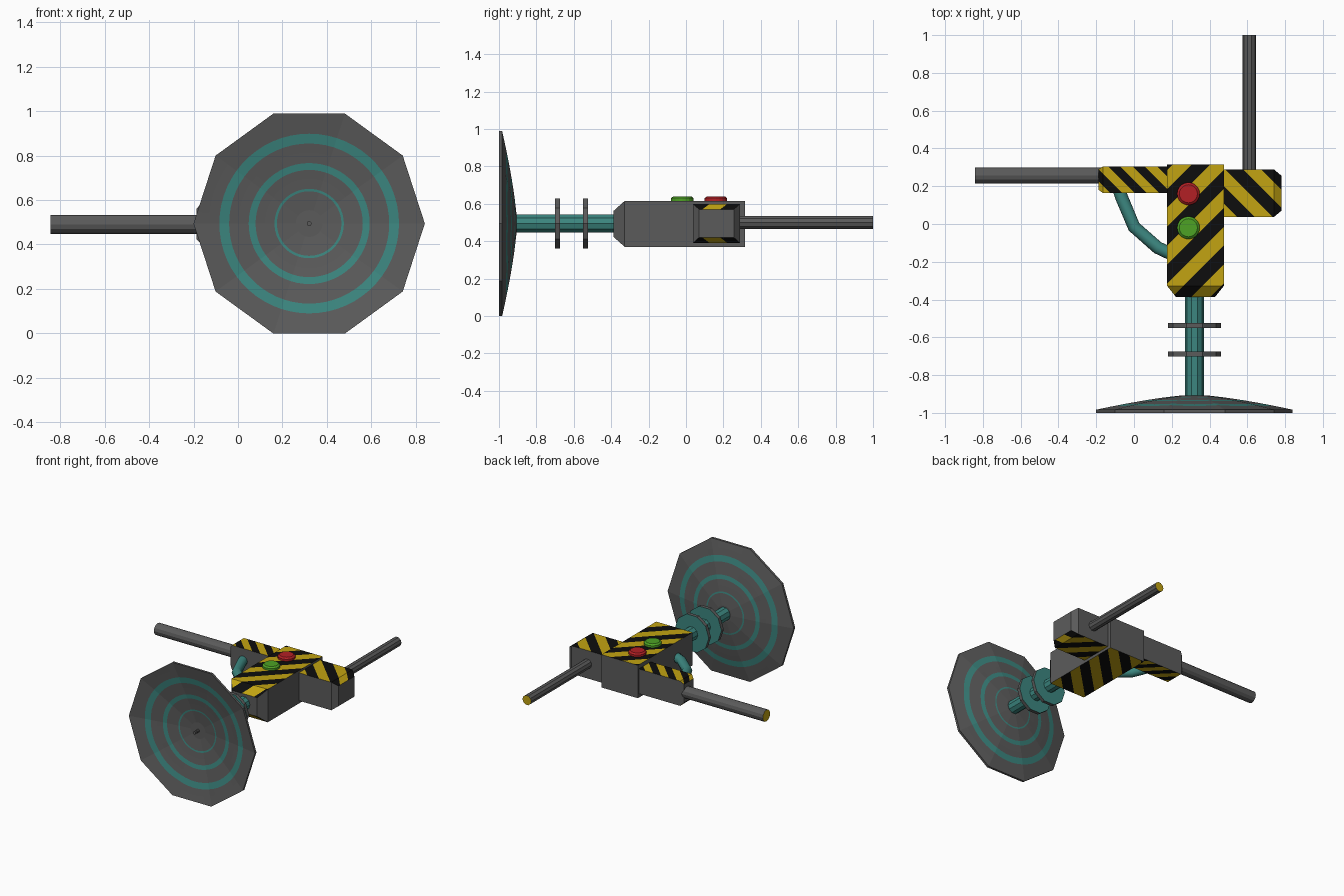
import bpy, bmesh, math
from mathutils import Vector

if "Cube" in bpy.data.objects:
    bpy.data.objects.remove(bpy.data.objects["Cube"])


def mat(name, rgb):
    m = bpy.data.materials.new(name)
    m.diffuse_color = (*rgb, 1)
    m.use_nodes = True
    m.node_tree.nodes["Principled BSDF"].inputs["Base Color"].default_value = m.diffuse_color
    return m


GRAY = mat("dark_gray", (0.105, 0.105, 0.105))
TEAL = mat("teal", (0.045, 0.24, 0.215))
YELLOW = mat("yellow", (0.54, 0.37, 0.006))
BLACK = mat("black", (0.004, 0.004, 0.004))
RED = mat("red", (0.45, 0.014, 0.018))
GREEN = mat("green", (0.075, 0.36, 0.018))


def finish(name, bm, mats):
    bmesh.ops.recalc_face_normals(bm, faces=bm.faces[:])
    me = bpy.data.meshes.new(name)
    bm.to_mesh(me)
    bm.free()
    for m in mats:
        me.materials.append(m)
    ob = bpy.data.objects.new(name, me)
    bpy.context.collection.objects.link(ob)
    return ob


def loft(bm, rings):
    """Skin a list of closed point rings and cap both ends; returns the caps."""
    vs = [[bm.verts.new(p) for p in r] for r in rings]
    n = len(vs[0])
    for a, b in zip(vs, vs[1:]):
        for i in range(n):
            j = (i + 1) % n
            bm.faces.new((a[i], a[j], b[j], b[i]))
    return bm.faces.new(vs[0]), bm.faces.new(vs[-1])


def place(axis, t, u, v):
    return {"x": (t, u, v), "y": (u, t, v), "z": (u, v, t)}[axis]


def tube(name, axis, centre, stations, mats, sides=10, caps=(0, 0)):
    """Round part along an axis; stations are (position, radius)."""
    bm = bmesh.new()
    rings = []
    for t, r in stations:
        angs = [math.tau * i / sides for i in range(sides)]
        rings.append([place(axis, t, centre[0] + r * math.cos(a),
                            centre[1] + r * math.sin(a)) for a in angs])
    ends = loft(bm, rings)
    for f, c in zip(ends, caps):
        f.material_index = c
    return finish(name, bm, mats)


def striped_block(name, axis, centre, stations, slant, period, phase):
    """Gray block with hazard stripes cut in its top and bottom faces."""
    bm = bmesh.new()
    rings = []
    for t, hu, hv in stations:
        rings.append([place(axis, t, centre[0] + su * hu, centre[1] + sv * hv)
                      for su, sv in ((-1, -1), (1, -1), (1, 1), (-1, 1))])
    loft(bm, rings)
    bmesh.ops.recalc_face_normals(bm, faces=bm.faces[:])

    def painted():
        bm.normal_update()
        return [f for f in bm.faces if abs(f.normal.z) > 0.3]

    for k in range(-24, 25):
        d = phase + k * period / 2 - period / 4
        fs = painted()
        geom = set(fs)
        for f in fs:
            geom.update(f.edges)
            geom.update(f.verts)
        bmesh.ops.bisect_plane(bm, geom=list(geom), dist=1e-5,
                               plane_co=(0, d, 0),
                               plane_no=Vector((-slant, 1, 0)).normalized())
    for f in painted():
        c = f.calc_center_median()
        s = (c.y - slant * c.x - phase) / period + 0.25
        f.material_index = 2 if s % 1 < 0.5 else 1
    return finish(name, bm, [GRAY, YELLOW, BLACK])


CX, CZ = 0.32, 0.494

# Dish: ten-sided shallow bowl with round teal bands on both sides
bm = bmesh.new()
N, R = 60, 0.52
radii = [0.06, 0.145, 0.156, 0.2, 0.241, 0.272, 0.32, 0.36, 0.404, 0.45, None]
teal_bands = {1, 4, 7}


def dish_ring(rad, off):
    pts = []
    for i in range(N):
        a = math.tau * i / N
        local = (a % (math.pi / 5)) - math.pi / 10
        edge = R * math.cos(math.pi / 10) / math.cos(local)
        r = edge if rad is None else rad
        y = -0.903 - 0.08 * (r / edge) ** 1.4 + off
        pts.append(bm.verts.new((CX + r * math.cos(a), y, CZ + r * math.sin(a))))
    return pts


rims = []
for off in (0, -0.017):
    rings = [dish_ring(r, off) for r in radii]
    bm.faces.new(rings[0])
    for k, (a, b) in enumerate(zip(rings, rings[1:])):
        for i in range(N):
            j = (i + 1) % N
            f = bm.faces.new((a[i], a[j], b[j], b[i]))
            f.material_index = 1 if k in teal_bands else 0
    rims.append(rings[-1])
for i in range(N):
    j = (i + 1) % N
    bm.faces.new((rims[0][i], rims[0][j], rims[1][j], rims[1][i]))
finish("dish", bm, [GRAY, TEAL])
tube("dish_pin", "y", (CX, CZ), [(-0.97, 0.011), (-0.91, 0.011)], [GRAY])

# Neck pipe with two collar discs
tube("neck_pipe", "y", (CX, CZ), [(-0.91, 0.05), (-0.37, 0.05)], [TEAL])
for i, y in enumerate((-0.688, -0.538)):
    tube(f"collar_disc_{i + 1}", "y", (CX, CZ), [(y - 0.013, 0.14), (y + 0.013, 0.14)],
         [GRAY, TEAL], caps=(1, 1))

# Body and side arms
striped_block("body", "y", (0.3255, 0.4925),
              [(-0.387, 0.103, 0.07), (-0.328, 0.15, 0.1225), (0.315, 0.15, 0.1225)],
              1, 0.2, -0.44)
striped_block("right_arm", "x", (0.163, 0.495),
              [(0.46, 0.125, 0.104), (0.742, 0.125, 0.104), (0.78, 0.093, 0.075)],
              -1, 0.19, 0.82)
striped_block("left_arm", "x", (0.235, 0.4925),
              [(-0.187, 0.055, 0.068), (-0.165, 0.07, 0.092), (0.19, 0.07, 0.092)],
              -1, 0.13, 0.2)

# Rods with yellow end caps
tube("left_rod", "x", (0.257, 0.49), [(-0.843, 0.043), (-0.17, 0.043)],
     [GRAY, YELLOW], 12, (1, 0))
tube("back_rod", "y", (0.611, 0.5), [(0.27, 0.036), (1.0, 0.036)],
     [GRAY, YELLOW], 10, (0, 1))

# Bent brace pipe
cu = bpy.data.curves.new("brace_pipe", "CURVE")
cu.dimensions = "3D"
cu.bevel_depth = 0.034
cu.bevel_resolution = 3
cu.use_fill_caps = True
path = [(-0.085, 0.2), (-0.065, 0.14), (0.0, -0.015), (0.125, -0.125), (0.2, -0.16)]
sp = cu.splines.new("POLY")
sp.points.add(len(path) - 1)
for p, (x, y) in zip(sp.points, path):
    p.co = (x, y, 0.495, 1)
cu.materials.append(TEAL)
bpy.context.collection.objects.link(bpy.data.objects.new("brace_pipe", cu))

# Push buttons
for name, y, m in (("red_button", 0.16, RED), ("green_button", -0.02, GREEN)):
    tube(name, "z", (0.288, y), [(0.6, 0.06), (0.63, 0.06), (0.64, 0.048)], [m], 20)
